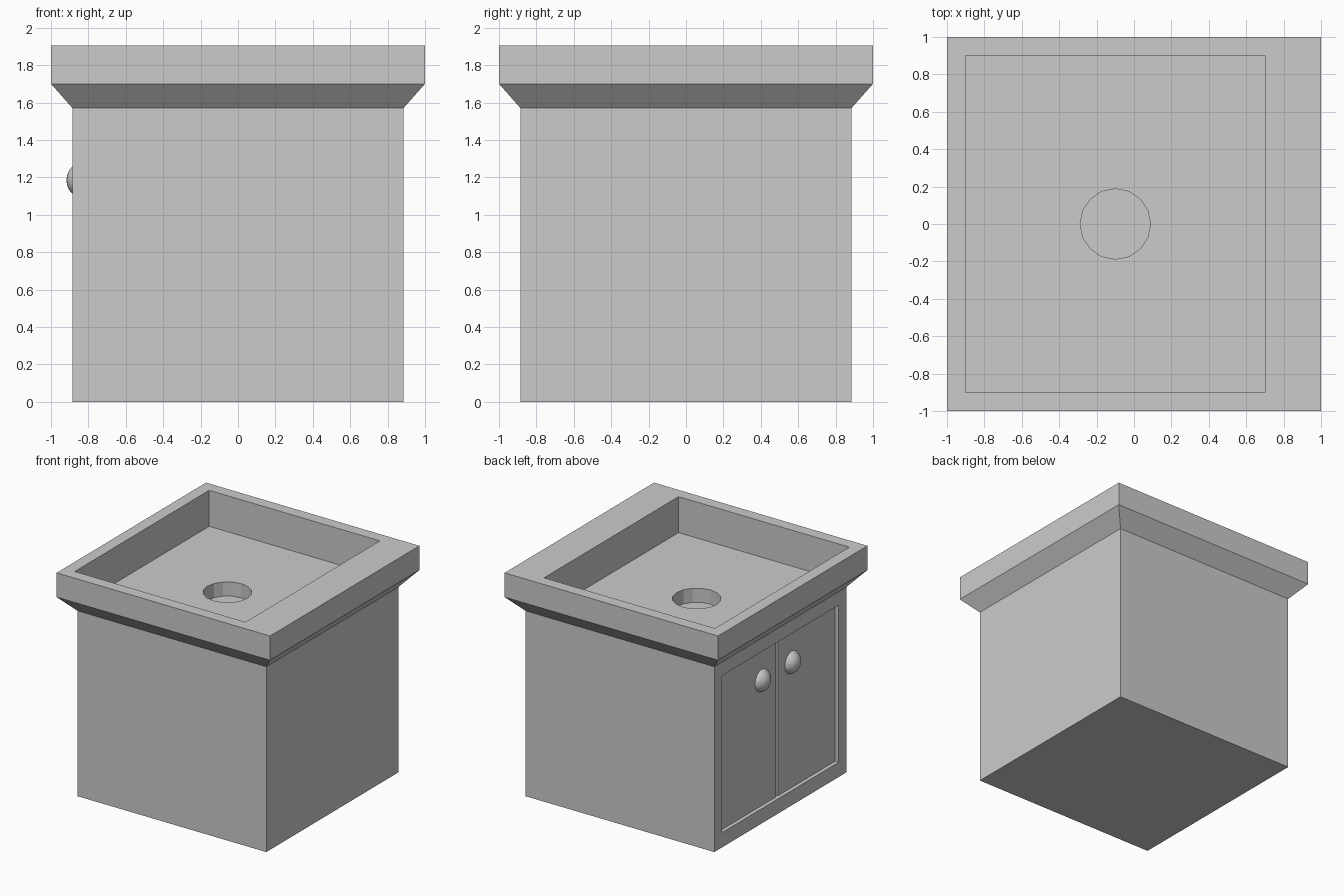
import bpy, bmesh

if "Cube" in bpy.data.objects:
    bpy.data.objects.remove(bpy.data.objects["Cube"])


def box(name, lo, hi):
    bm = bmesh.new()
    bmesh.ops.create_cube(bm, size=1)
    for v in bm.verts:
        v.co = [(a + b) / 2 + c * (b - a) for a, b, c in zip(lo, hi, v.co)]
    return finish(name, bm)


def finish(name, bm):
    mesh = bpy.data.meshes.new(name)
    bm.to_mesh(mesh)
    bm.free()
    obj = bpy.data.objects.new(name, mesh)
    bpy.context.collection.objects.link(obj)
    return obj


def cut(target, cutter):
    mod = target.modifiers.new("cut", 'BOOLEAN')
    mod.operation = 'DIFFERENCE'
    mod.solver = 'EXACT'
    mod.object = cutter
    bpy.context.view_layer.objects.active = target
    bpy.ops.object.modifier_apply(modifier=mod.name)
    bpy.data.objects.remove(cutter)


# Cabinet with flared counter: square rings stacked along a profile
B = 0.885
bm = bmesh.new()
rings = []
for h, z in [(B, 0), (B, 1.57), (1, 1.7), (1, 1.905)]:
    rings.append([bm.verts.new((sx * h, sy * h, z))
                  for sx, sy in [(-1, -1), (1, -1), (1, 1), (-1, 1)]])
for a, b in zip(rings, rings[1:]):
    for i in range(4):
        j = (i + 1) % 4
        bm.faces.new((a[i], a[j], b[j], b[i]))
bm.faces.new(rings[0][::-1])
bm.faces.new(rings[-1])
cabinet = finish("sink_cabinet", bm)

# Basin, offset so the wide ledge is at the rear (+x)
cut(cabinet, box("basin_cutter", (-0.9, -0.9, 1.6), (0.7, 0.9, 2.1)))

# Sixteen-sided drain well in the basin floor
bpy.ops.mesh.primitive_cylinder_add(vertices=16, radius=0.188, depth=0.3,
                                    location=(-0.1, 0, 1.63))
cut(cabinet, bpy.context.object)

# Door opening on the -x side
Y, Z0, Z1 = 0.78, 0.125, 1.455
cut(cabinet, box("opening_cutter", (-1.2, -Y, Z0), (-B + 0.065, Y, Z1)))

# Pair of recessed doors with a thin gap, each with a round knob
for side, s in (("left", 1), ("right", -1)):
    y0, y1 = sorted((s * 0.013, s * Y))
    box(side + "_door", (-B + 0.033, y0, Z0), (-B + 0.065, y1, Z1))
    bpy.ops.mesh.primitive_uv_sphere_add(segments=32, ring_count=16, radius=0.1,
                                         location=(-0.817, s * 0.2, 1.185))
    bpy.context.object.name = side + "_knob"
